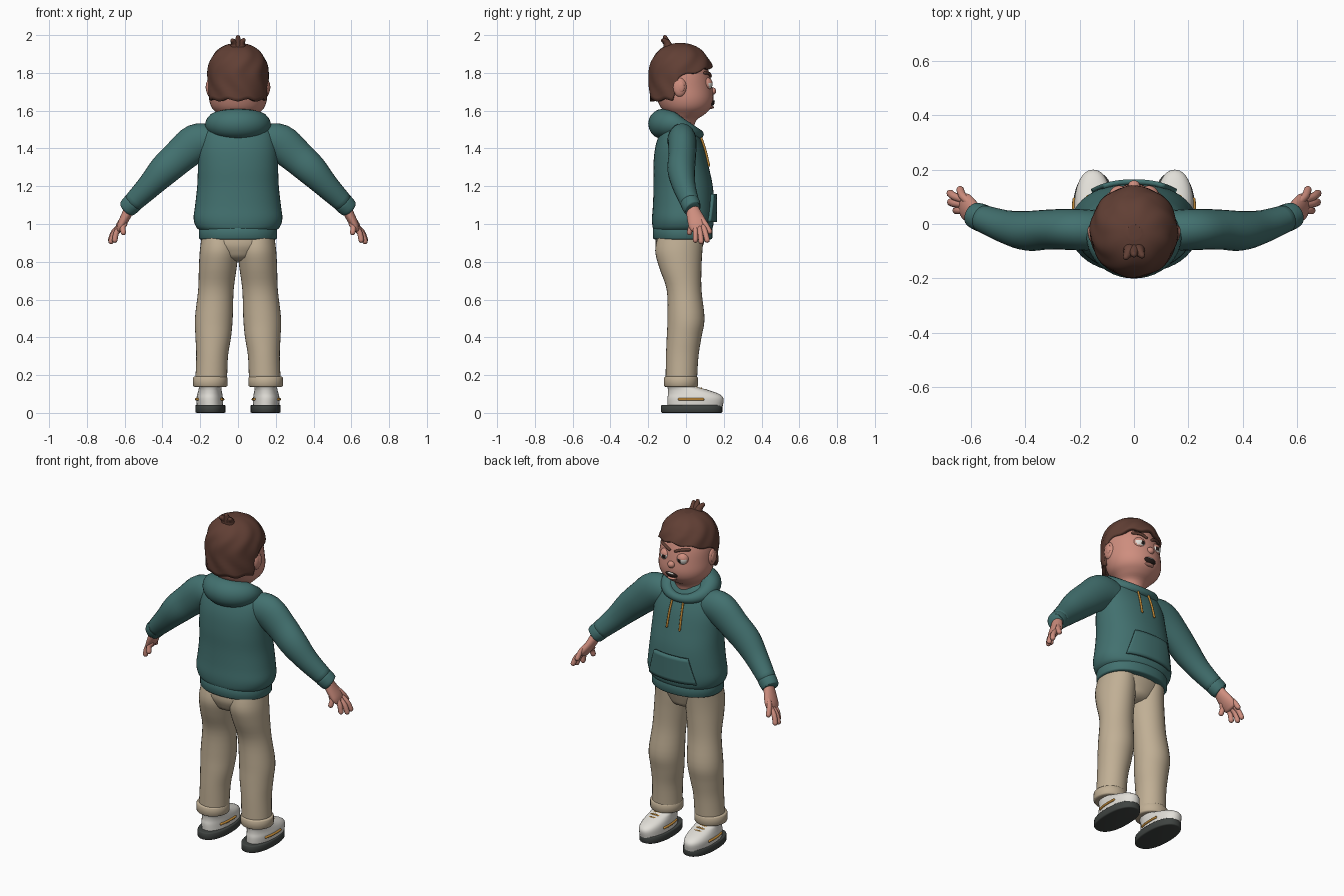
import bpy, bmesh, math
from mathutils import Vector

if "Cube" in bpy.data.objects:
    bpy.data.objects.remove(bpy.data.objects["Cube"], do_unlink=True)


def material(name, r, g, b):
    m = bpy.data.materials.new(name)
    m.use_nodes = True
    m.diffuse_color = (r, g, b, 1)
    bsdf = next(n for n in m.node_tree.nodes if n.type == 'BSDF_PRINCIPLED')
    bsdf.inputs["Base Color"].default_value = (r, g, b, 1)
    return m


TEAL = material("teal cloth", .055, .165, .16)
KHAKI = material("khaki cloth", .53, .43, .30)
SKIN = material("skin", .62, .27, .21)
BROWN = material("brown hair", .12, .05, .035)
WHITE = material("white leather", .76, .74, .69)
GREY = material("dark rubber", .05, .057, .053)
GOLD = material("gold cord", .55, .26, .04)
BLACK = material("near black", .02, .012, .01)


def finish(name, bm, mat, mirror=False, sharp=50):
    """Turn a bmesh into a smooth object with sharp creases kept."""
    bmesh.ops.recalc_face_normals(bm, faces=bm.faces)
    for f in bm.faces:
        f.smooth = True
    for e in bm.edges:
        if len(e.link_faces) == 2 and e.calc_face_angle(0) > math.radians(sharp):
            e.smooth = False
    me = bpy.data.meshes.new(name)
    bm.to_mesh(me)
    bm.free()
    me.materials.append(mat)
    ob = bpy.data.objects.new(name, me)
    bpy.context.collection.objects.link(ob)
    if mirror:
        ob.modifiers.new("Mirror", 'MIRROR').use_mirror_merge = False
    return ob


def skin_loops(name, loops, mat, caps=(True, True), closed=False, mirror=False):
    """Bridge a series of point loops with quads."""
    bm = bmesh.new()
    vs = [[bm.verts.new(p) for p in loop] for loop in loops]
    n = len(vs[0])
    pairs = list(zip(vs, vs[1:])) + ([(vs[-1], vs[0])] if closed else [])
    for a, b in pairs:
        for i in range(n):
            j = (i + 1) % n
            bm.faces.new((a[i], a[j], b[j], b[i]))
    for cap, loop in zip(caps, (vs[0], vs[-1])):
        if cap and not closed:
            bm.faces.new(loop)
    return finish(name, bm, mat, mirror)


def spline(rings, steps):
    """Catmull-Rom through rings of (x, y, z, rx, ry)."""
    out = []
    for i in range(len(rings) - 1):
        p = [rings[max(0, min(len(rings) - 1, i + k))] for k in (-1, 0, 1, 2)]
        for s in range(steps):
            t = s / steps
            out.append([.5 * (2 * b + (c - a) * t + (2 * a - 5 * b + 4 * c - d) * t * t
                              + (3 * b - a - 3 * c + d) * t ** 3) for a, b, c, d in zip(*p)])
    return out + [list(rings[-1])]


def power(v, n):
    return math.copysign(abs(v) ** (2 / n), v)


def loft(name, rings, mat, n=2, segs=24, level=False, ends=(0, 0), mirror=False, steps=4):
    """Sweep ellipses along a path; level keeps them flat, ends rounds the tips."""
    rings = spline(rings, steps)
    pts = [Vector(r[:3]) for r in rings]
    whole = (pts[-1] - pts[0]).normalized()
    ref = Vector((0, 0, 1)) if abs(whole.y) > .8 else Vector((0, 1, 0))
    loops = []

    def add(c, t, rx, ry):
        side = (ref - t * ref.dot(t)).normalized()
        other = side.cross(t)
        loops.append([c + other * rx * power(math.cos(a), n) + side * ry * power(math.sin(a), n)
                      for a in (math.tau * k / segs for k in range(segs))])

    last = len(pts) - 1
    for i, (c, r) in enumerate(zip(pts, rings)):
        t = (pts[min(last, i + 1)] - pts[max(0, i - 1)]).normalized()
        if level:
            t = Vector((0, 0, math.copysign(1, whole.z)))
        tip = [math.radians(d) for d in (25, 50, 70, 85)]
        if i == 0 and ends[0]:
            for a in reversed(tip):
                add(c - t * ends[0] * math.sin(a), t, r[3] * math.cos(a), r[4] * math.cos(a))
        add(c, t, r[3], r[4])
        if i == last and ends[1]:
            for a in tip:
                add(c + t * ends[1] * math.sin(a), t, r[3] * math.cos(a), r[4] * math.cos(a))
    return skin_loops(name, loops, mat, mirror=mirror)


def cord(name, points, r, mat, mirror=False, ends=1):
    return loft(name, [(*p, r, r) for p in points], mat, segs=10,
                ends=(r * ends, r * ends), mirror=mirror)


def ball(name, loc, size, mat, mirror=False):
    bm = bmesh.new()
    bmesh.ops.create_uvsphere(bm, u_segments=32, v_segments=20, radius=1)
    for v in bm.verts:
        v.co = Vector(loc) + Vector(a * b for a, b in zip(v.co, size))
    return finish(name, bm, mat, mirror)


def band(name, x, y, z0, z1, rx, ry, mat, mirror=False, n=2, lip=.012):
    """Flat-sided band with softened rims."""
    h = lip * .6
    rows = [(z0, lip), (z0 + h * .3, lip * .3), (z0 + h, 0), (z1 - h, 0), (z1 - h * .3, lip * .3), (z1, lip)]
    return loft(name, [(x, y, z, rx - d, ry - d) for z, d in rows], mat,
                n=n, segs=40, level=True, mirror=mirror, steps=1)


# Trousers
loft("trouser_legs", [(.1, -.025, .95, .09, .12), (.1, -.038, .86, .102, .125), (.107, -.03, .77, .1, .112),
                      (.117, -.01, .65, .094, .092), (.128, 0, .5, .1, .098), (.131, -.01, .4, .094, .092),
                      (.137, -.02, .3, .084, .086), (.142, -.025, .17, .084, .083)],
     KHAKI, segs=32, level=True, mirror=True)
loft("trouser_seat", [(0, -.02, .96, .19, .135), (0, -.035, .89, .185, .127), (0, -.035, .84, .13, .11)],
     KHAKI, segs=32, level=True, ends=(0, .04))
band("trouser_cuffs", .147, -.027, .137, .193, .091, .09, KHAKI, mirror=True)

# Shoes
band("shoe_soles", .146, .03, 0, .043, .08, .162, GREY, mirror=True, n=2.3, lip=.008)
loft("shoe_uppers", [(.148, .048, .035, .07, .146), (.15, .05, .075, .07, .149), (.149, .04, .1, .066, .135),
                     (.148, .01, .122, .061, .105), (.147, -.02, .14, .06, .078), (.146, -.028, .18, .06, .066)],
     WHITE, n=2.2, segs=32, level=True, mirror=True)
for label, s in (("outer", 1), ("inner", -1)):
    cord("shoe_stripes_" + label,
         [(.15 + s * (.071 * (1 - abs((y - .05) / .149) ** 2.2) ** .4545), y, .072)
          for y in (-.035, 0, .03, .06, .09)], .007, GOLD, mirror=True)
for i, (y, z) in enumerate(((.06, .137), (.083, .131), (.106, .123))):
    cord("shoe_laces_%d" % (i + 1), [(.15 + x, y - abs(x) * .2, z - x * x * 8) for x in (-.035, -.015, .015, .035)],
         .005, GOLD, mirror=True)

# Hooded top
loft("hoodie_body", [(0, -.018, .965, .2, .15), (0, -.017, .985, .222, .16), (0, -.016, 1.03, .235, .164),
                     (0, -.013, 1.1, .227, .162), (0, -.015, 1.2, .216, .157), (0, -.026, 1.3, .212, .147),
                     (0, -.034, 1.4, .207, .13), (0, -.038, 1.48, .185, .102), (0, -.04, 1.53, .13, .075)],
     TEAL, n=2.2, segs=48, level=True, ends=(0, .02))
band("hoodie_hem", 0, -.018, .918, .988, .207, .157, TEAL, n=2.2)
loft("sleeves", [(.14, -.025, 1.44, .085, .075), (.22, -.02, 1.43, .1, .076), (.31, -.02, 1.358, .091, .073),
                 (.39, -.025, 1.285, .083, .073), (.47, -.01, 1.2, .066, .061), (.555, .02, 1.115, .053, .05)],
     TEAL, ends=(.04, .01), mirror=True)
loft("sleeve_cuffs", [(.55, .018, 1.12, .046, .044), (.556, .021, 1.113, .053, .051),
                      (.584, .032, 1.085, .05, .048), (.59, .035, 1.079, .042, .04)], TEAL, mirror=True)

# Folded hood: a ring that is thick behind the neck and thin at the throat
hood = []
for k in range(48):
    a = math.tau * k / 48
    back = (1 - math.sin(a)) / 2
    d = Vector((math.cos(a), math.sin(a), 0))
    c = Vector((.12 * d.x, -.025 + .095 * d.y, 1.475 + .055 * min(1, back * 1.5)))
    r = .024 + .056 * back
    hood.append([c + d * r * math.cos(p) + Vector((0, 0, r * math.sin(p)))
                 for p in (math.tau * j / 20 for j in range(20))])
skin_loops("hood", hood, TEAL, closed=True)

# Front pocket follows the curve of the body
bm = bmesh.new()
grid = []
for j in range(9):
    v = j / 8
    row = []
    for i in range(25):
        x = (i / 12 - 1) * (.155 - .045 * v)
        y = -.014 + .163 * (1 - abs(x / .23) ** 2.2) ** .4545 + .006
        row.append(bm.verts.new((x, y, 1.01 + .15 * v)))
    grid.append(row)
for lo, hi in zip(grid, grid[1:]):
    for i in range(24):
        bm.faces.new((lo[i + 1], lo[i], hi[i], hi[i + 1]))
pocket = finish("front_pocket", bm, TEAL)
solid = pocket.modifiers.new("Thickness", 'SOLIDIFY')
solid.thickness, solid.offset = .018, 0
cord("drawstrings", [(.035, .07, 1.485), (.04, .1, 1.4), (.043, .122, 1.31)], .006, GOLD, mirror=True)

# Hands
loft("palms", [(.57, .03, 1.095, .027, .03), (.592, .045, 1.045, .026, .042),
               (.615, .062, 1.0, .023, .05), (.627, .068, .975, .017, .043)], SKIN, ends=(0, .015), mirror=True)
fingers = {"little": ((.6, .032, 1.0), (.607, .018, .955)), "ring": ((.622, .05, .985), (.652, .05, .915)),
           "middle": ((.63, .072, .98), (.672, .08, .908)), "index": ((.632, .092, .985), (.674, .112, .915)),
           "thumb": ((.605, .08, 1.03), (.638, .125, .96))}
for label, (base, tip) in fingers.items():
    mid = [(p + q) / 2 + k for p, q, k in zip(base, tip, (.007, 0, .004))]
    cord(label + "_fingers", [base, mid, tip], .0145, SKIN, mirror=True)

# Head and ears
loft("head", [(0, -.03, 1.48, .07, .07), (0, -.022, 1.545, .078, .074), (0, -.002, 1.58, .106, .1),
              (0, 0, 1.615, .138, .132), (0, -.004, 1.66, .153, .149), (0, -.015, 1.72, .154, .155),
              (0, -.024, 1.79, .15, .15), (0, -.03, 1.86, .13, .132)],
     SKIN, segs=40, level=True, ends=(0, .06))
ball("ears", (.149, -.033, 1.724), (.02, .036, .05), SKIN, mirror=True)
ball("ear_hollows", (.163, -.026, 1.725), (.008, .018, .028), SKIN, mirror=True)
ball("nose", (0, .14, 1.703), (.022, .02, .02), SKIN)

# Eyes: lids, whites and pupils split by direction
centre = Vector((.055, .105, 1.742))
eyes = ball("eyes", centre, (.036, .036, .036), SKIN, mirror=True)
eyes.data.materials.append(WHITE)
eyes.data.materials.append(BLACK)
for f in eyes.data.polygons:
    d = (f.center - centre).normalized()
    if d.y > .45 and -.55 < d.z < .2:
        f.material_index = 2 if d.dot(Vector((-.1, .98, -.12))) > .93 else 1
cord("eyebrows", [(.02, .129, 1.783), (.055, .122, 1.797), (.092, .1, 1.8)], .008, BROWN, mirror=True)

# Mouth
ball("mouth", (0, .131, 1.643), (.042, .02, .02), BLACK)
ball("teeth", (0, .14, 1.651), (.024, .013, .006), WHITE)
ball("lower_lip", (0, .128, 1.618), (.03, .02, .009), SKIN)

# Hair: cap with a hairline that climbs over the ears to the fringe
hair = []
for j in range(25):
    t = j / 24
    loop = []
    for k in range(96):
        a = math.tau * k / 96
        f = math.sin(a)
        s = max(0, min(1, (f + .28) / .25))
        low = 1.655 + .125 * s * s * (3 - 2 * s) + .05 * max(0, f) + .006 * math.sin(9 * a)
        z = low + (1.957 - low) * math.sin(t * 1.55)
        h = (z - 1.78) / .178
        r = max(.02, 1 - h ** 2.4) ** .4545 if h > 0 else 1 - .06 * h * h
        r *= 1 + .018 * math.sin(8 * a + 2.5 * math.sin(z * 22)) * min(1, 3 * (1 - t))
        r += .05 * max(0, f) * max(0, 1 - t * 3)
        loop.append((.161 * r * math.cos(a), -.03 + .166 * r * f, z))
    hair.append(loop)
cap = skin_loops("hair", hair, BROWN, caps=(False, True))
solid = cap.modifiers.new("Thickness", 'SOLIDIFY')
solid.thickness, solid.offset = .022, -1
for i, (x, y, z) in enumerate(((-.03, -.122, 1.972), (0, -.112, 1.99), (.03, -.116, 1.974))):
    loft("hair_tuft_%d" % (i + 1), [(x * .5, -.09, 1.92, .028, .028), (x * .6, -.1, 1.955, .021, .021),
                                    (x, y, z, .011, .011)], BROWN, segs=12, ends=(0, .01))
